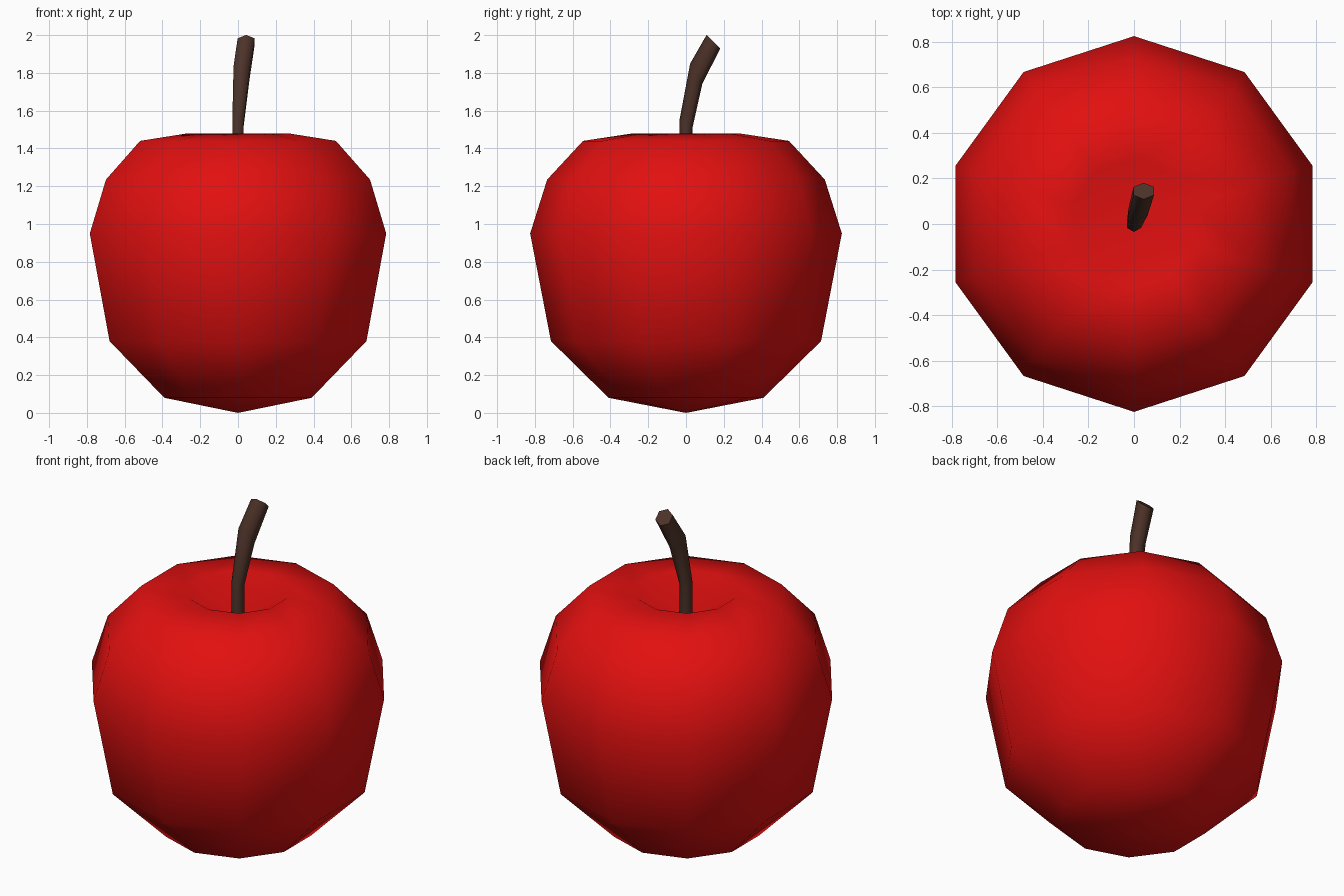
import bpy, bmesh, math

if "Cube" in bpy.data.objects:
    bpy.data.objects.remove(bpy.data.objects["Cube"])


def material(name, rgb):
    m = bpy.data.materials.new(name)
    m.diffuse_color = (*rgb, 1)
    m.use_nodes = True
    m.node_tree.nodes["Principled BSDF"].inputs["Base Color"].default_value = m.diffuse_color
    return m


def loft(name, rings, sides, start, mat, poles=None):
    """Skin rings (cx, cy, cz, rx, ry, shear_x, shear_y); poles are end heights."""
    bm = bmesh.new()
    loops = []
    for cx, cy, cz, rx, ry, sx, sy in rings:
        loop = []
        for i in range(sides):
            a = start + 2 * math.pi * i / sides
            x, y = rx * math.cos(a), ry * math.sin(a)
            loop.append(bm.verts.new((cx + x, cy + y, cz - sx * x - sy * y)))
        loops.append(loop)
    for lo, hi in zip(loops, loops[1:]):
        for i in range(sides):
            j = (i + 1) % sides
            bm.faces.new((lo[i], lo[j], hi[j], hi[i]))
    if poles:
        for z, loop in zip(poles, (loops[0], loops[-1])):
            tip = bm.verts.new((0, 0, z))
            for i in range(sides):
                bm.faces.new((loop[i], loop[(i + 1) % sides], tip))
    else:
        bm.faces.new(loops[0])
        bm.faces.new(loops[-1])
    bmesh.ops.recalc_face_normals(bm, faces=bm.faces)
    mesh = bpy.data.meshes.new(name)
    bm.to_mesh(mesh)
    bm.free()
    mesh.materials.append(mat)
    obj = bpy.data.objects.new(name, mesh)
    bpy.context.collection.objects.link(obj)
    return obj


red = material("apple red", (0.76, 0.005, 0.005))
brown = material("stem brown", (0.075, 0.033, 0.022))

# Ten-sided fruit with a dimple on top
profile = [(0.41, 0.08), (0.715, 0.38), (0.825, 0.95),
           (0.735, 1.235), (0.545, 1.44), (0.28, 1.48)]
fruit = loft("fruit", [(0, 0, z, r, r, 0, 0) for r, z in profile],
             10, math.pi / 2, red, poles=(0.0, 1.32))
fruit.data.polygons.foreach_set("use_smooth", [True] * len(fruit.data.polygons))

# Bent six-sided stem, leaning back and slightly right
stem = loft("stem", [
    (0.0, 0.0, 1.30, 0.035, 0.035, 0, 0),
    (0.0, 0.0, 1.53, 0.035, 0.035, 0, 0.5),
    (0.018, 0.054, 1.795, 0.048, 0.032, 0.3, 1.7),
    (0.043, 0.145, 1.965, 0.052, 0.036, 0, 1.0),
], 6, math.pi / 2, brown)
for p in stem.data.polygons:
    p.use_smooth = len(p.vertices) == 4
